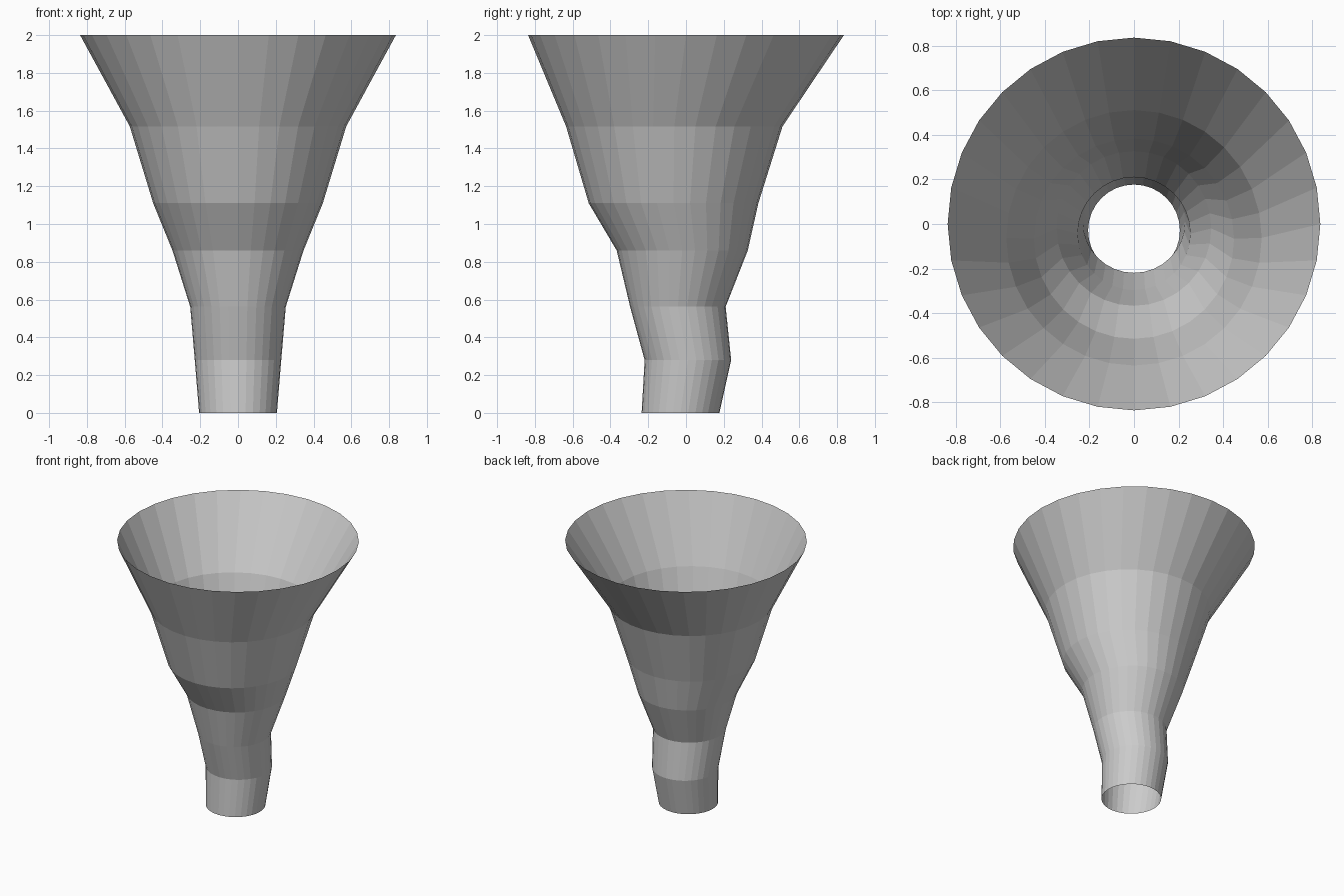
import bpy, bmesh
from math import cos, sin, tau

if "Cube" in bpy.data.objects:
    bpy.data.objects.remove(bpy.data.objects["Cube"])

SIDES = 32
# Rings from bottom to top: height, radius, y offset of the centre
RINGS = [
    (0.00, 0.206, -0.029),
    (0.28, 0.229, 0.010),
    (0.562, 0.253, -0.043),
    (0.86, 0.347, -0.020),
    (1.11, 0.449, -0.066),
    (1.517, 0.573, -0.062),
    (2.00, 0.836, 0.000),
]

# Flared open tube, lofted through the rings with both ends left open
bm = bmesh.new()
loops = [[bm.verts.new((r * cos(tau * i / SIDES), cy + r * sin(tau * i / SIDES), z))
          for i in range(SIDES)] for z, r, cy in RINGS]
for low, high in zip(loops, loops[1:]):
    for i in range(SIDES):
        j = (i + 1) % SIDES
        bm.faces.new((low[i], low[j], high[j], high[i]))

mesh = bpy.data.meshes.new("funnel")
bm.to_mesh(mesh)
bm.free()
funnel = bpy.data.objects.new("funnel", mesh)
bpy.context.collection.objects.link(funnel)
